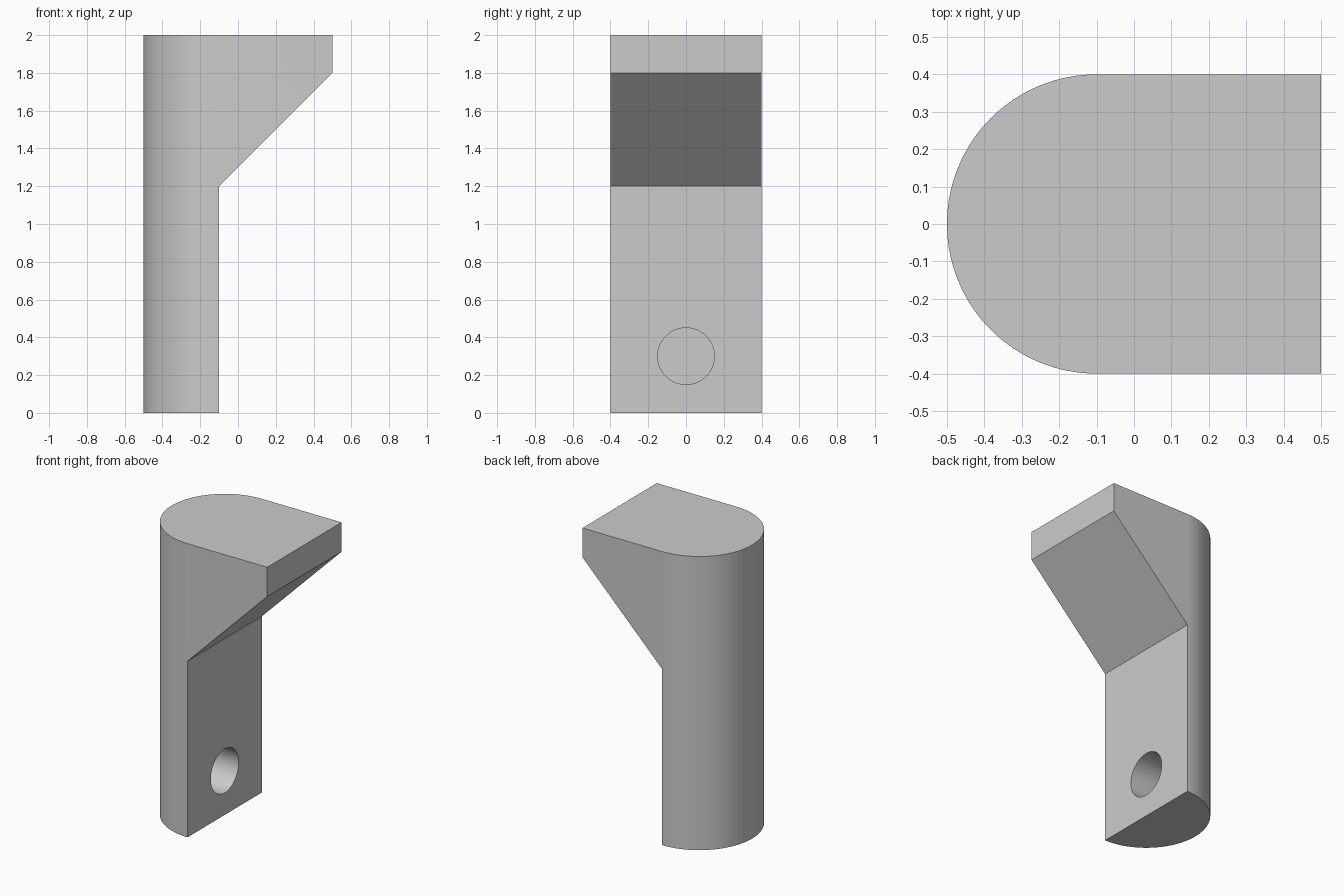
import bpy
import bmesh
from math import pi, sin, cos
from mathutils import Vector

old = bpy.data.objects.get("Cube")
if old:
    bpy.data.objects.remove(old, do_unlink=True)

RADIUS, HEIGHT = 0.4, 2.0
FLAT_X, TIP_X = -0.1, 0.5          # flat back of the post, end of the ledge
HOLE_R, HOLE_Z, HOLE_DEPTH = 0.15, 0.3, 0.25

grey = bpy.data.materials.new("light grey")
grey.use_nodes = True
colour = (0.6, 0.6, 0.6, 1)
grey.diffuse_color = colour
grey.node_tree.nodes["Principled BSDF"].inputs["Base Color"].default_value = colour


def prism(name, outline, direction):
    """Extrude a closed outline of 3D points along a direction."""
    bm = bmesh.new()
    face = bm.faces.new([bm.verts.new(p) for p in outline])
    swept = bmesh.ops.extrude_face_region(bm, geom=[face])["geom"]
    moved = [v for v in swept if isinstance(v, bmesh.types.BMVert)]
    bmesh.ops.translate(bm, verts=moved, vec=Vector(direction))
    bmesh.ops.recalc_face_normals(bm, faces=bm.faces)
    mesh = bpy.data.meshes.new(name)
    bm.to_mesh(mesh)
    bm.free()
    mesh.materials.append(grey)
    obj = bpy.data.objects.new(name, mesh)
    bpy.context.collection.objects.link(obj)
    return obj


def cut(target, cutter):
    """Subtract the cutter from the target and discard it."""
    cutter.hide_render = True
    mod = target.modifiers.new("cut", "BOOLEAN")
    mod.operation, mod.solver, mod.object = "DIFFERENCE", "EXACT", cutter
    bpy.ops.object.select_all(action="DESELECT")
    bpy.context.view_layer.objects.active = target
    target.select_set(True)
    bpy.ops.object.modifier_apply(modifier=mod.name)
    bpy.data.objects.remove(cutter, do_unlink=True)


# Post and ledge: round-fronted plan raised to full height
steps = 64
plan = [(FLAT_X - RADIUS * sin(pi * i / steps), RADIUS * cos(pi * i / steps), 0)
        for i in range(steps + 1)]
plan += [(TIP_X, -RADIUS, 0), (TIP_X, RADIUS, 0)]
bracket = prism("bracket", plan, (0, 0, HEIGHT))

# Space under the sloping ledge
under = [(FLAT_X, -1, -1), (FLAT_X, -1, 1.2), (TIP_X, -1, 1.8),
         (1, -1, 2.3), (1, -1, -1)]
cut(bracket, prism("underside_cutter", under, (0, 2, 0)))

# Blind round hole in the flat face
sides = 64
ring = [(FLAT_X - HOLE_DEPTH, HOLE_R * cos(2 * pi * i / sides),
         HOLE_Z + HOLE_R * sin(2 * pi * i / sides)) for i in range(sides)]
cut(bracket, prism("hole_cutter", ring, (1, 0, 0)))

bpy.ops.object.shade_smooth_by_angle(angle=pi / 6)
